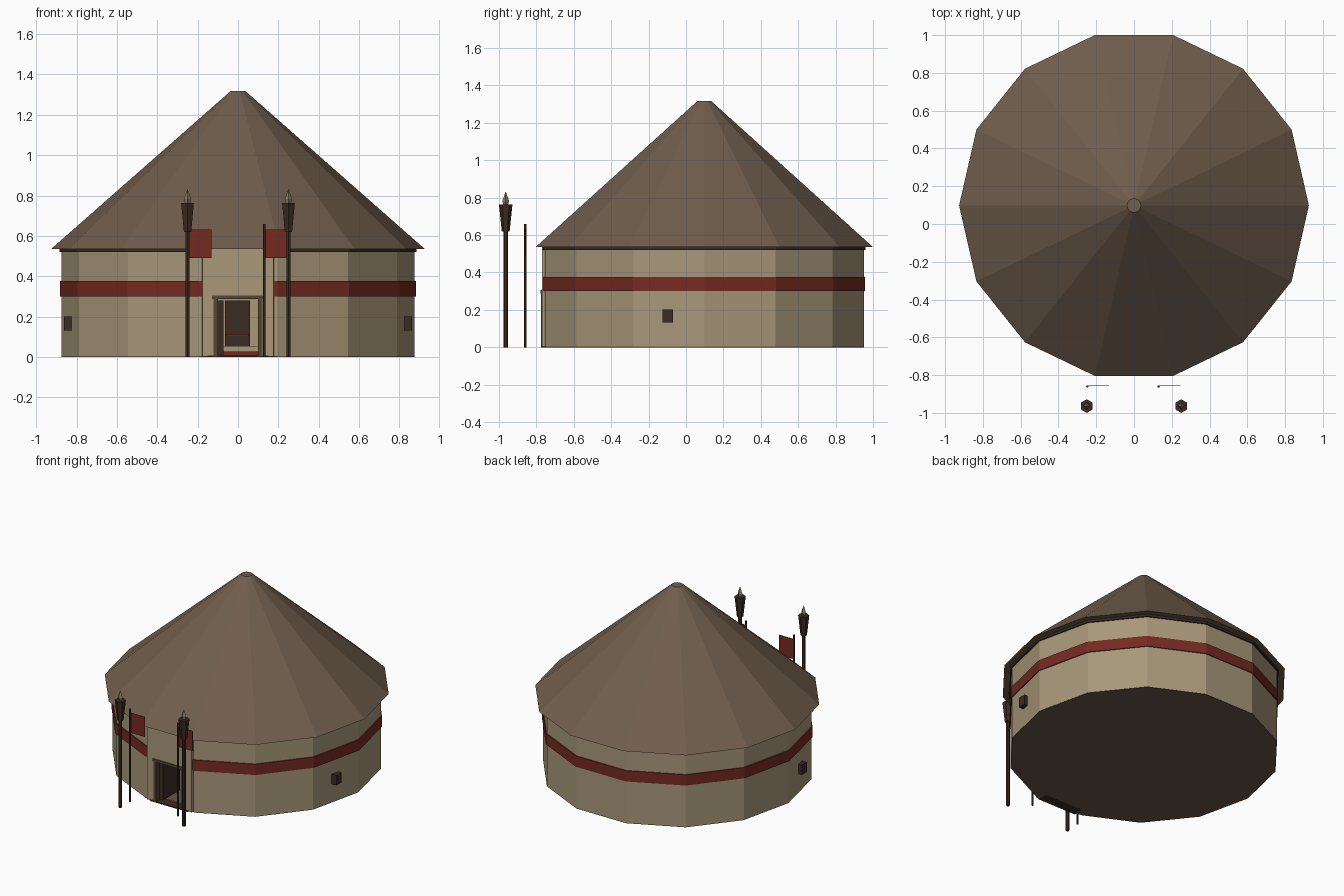
import bpy, bmesh, math

if "Cube" in bpy.data.objects:
    bpy.data.objects.remove(bpy.data.objects["Cube"])

CY = 0.098          # centre of the round building along y
SIDES = 14


def material(name, rgb):
    m = bpy.data.materials.new(name)
    m.diffuse_color = (*[((c / 255 + 0.055) / 1.055) ** 2.4 for c in rgb], 1)
    m.use_nodes = True
    m.node_tree.nodes["Principled BSDF"].inputs["Base Color"].default_value = m.diffuse_color
    return m


THATCH = material("thatch brown", (112, 94, 77))
PLASTER = material("tan plaster", (168, 152, 122))
RED = material("dull red", (117, 42, 33))
DARK = material("dark wood", (59, 43, 34))
FLOOR = material("earth floor", (104, 86, 72))
TRIM = material("olive wood", (86, 70, 50))
FLAME = material("torch tip", (142, 128, 102))


def finish(name, bm, *mats):
    bmesh.ops.recalc_face_normals(bm, faces=bm.faces)
    me = bpy.data.meshes.new(name)
    bm.to_mesh(me)
    bm.free()
    for m in mats:
        me.materials.append(m)
    ob = bpy.data.objects.new(name, me)
    bpy.context.collection.objects.link(ob)
    return ob


def lathe(name, profile, mat, x=0, y=CY, sides=SIDES, turn=0.0, loop=False):
    """Sweep (radius, z) points round an upright axis; caps the ends unless looped."""
    bm = bmesh.new()
    rings = []
    for r, z in profile:
        ang = [turn + 2 * math.pi * i / sides for i in range(sides)]
        rings.append([bm.verts.new((x + r * math.cos(a), y + r * math.sin(a), z)) for a in ang])
    pairs = list(zip(rings, rings[1:])) + ([(rings[-1], rings[0])] if loop else [])
    for a, b in pairs:
        for i in range(sides):
            j = (i + 1) % sides
            bm.faces.new((a[i], a[j], b[j], b[i]))
    if not loop:
        bm.faces.new(rings[0])
        bm.faces.new(rings[-1])
    return finish(name, bm, mat)


def slab(name, outline, zs, mat):
    """Upright prism over an xy outline."""
    bm = bmesh.new()
    low, high = [[bm.verts.new((x, y, z)) for x, y in outline] for z in zs]
    n = len(outline)
    for i in range(n):
        j = (i + 1) % n
        bm.faces.new((low[i], low[j], high[j], high[i]))
    bm.faces.new(low)
    bm.faces.new(high)
    return finish(name, bm, mat)


def box(name, xs, ys, zs, mat):
    (a, b), (c, d) = xs, ys
    return slab(name, [(a, c), (b, c), (b, d), (a, d)], zs, mat)


# Round wall: thick shell with the front side left open for the doorway
R_OUT, R_IN, WALL_TOP = 0.875, 0.845, 0.535
bm = bmesh.new()
front = 3 * math.pi / 2 + math.pi / SIDES
posts = []
for i in range(SIDES):
    a = front + 2 * math.pi * i / SIDES
    posts.append([bm.verts.new((r * math.cos(a), CY + r * math.sin(a), z))
                  for r, z in ((R_OUT, 0.003), (R_OUT, WALL_TOP), (R_IN, WALL_TOP), (R_IN, 0.003))])
for p, q in zip(posts, posts[1:]):
    for k in range(4):
        n = (k + 1) % 4
        bm.faces.new((p[k], q[k], q[n], p[n]))
bm.faces.new(posts[0])
bm.faces.new(posts[-1])
finish("round_wall", bm, PLASTER)

# Slightly proud front wall around the door opening
DOOR_W, DOOR_H, FACE, BACK = 0.11, 0.29, -0.771, -0.726
for side, s in (("left", -1), ("right", 1)):
    slab("front_wall_" + side, [(s * DOOR_W, FACE), (s * 0.175, FACE), (s * 0.178, -0.7545),
                                (s * 0.1945, -0.7545), (s * 0.1945, BACK), (s * DOOR_W, BACK)],
         (0.003, WALL_TOP), PLASTER)
box("front_wall_top", (-DOOR_W, DOOR_W), (FACE, BACK), (DOOR_H, WALL_TOP), PLASTER)

# Floor, painted band, eave ring and roof
lathe("floor", [(0.8745, 0.0), (0.8745, 0.004)], FLOOR)
lathe("red_band", [(0.882, 0.30), (0.882, 0.376), (0.873, 0.376), (0.873, 0.30)], RED, loop=True)
lathe("eave_ring", [(0.885, 0.52), (0.885, 0.536), (0.84, 0.536), (0.84, 0.52)], DARK, loop=True)
lathe("roof", [(0.926, 0.535), (0.037, 1.317)], THATCH)

# Door frame, doorstep and the open door leaf
for side, s in (("left", -1), ("right", 1)):
    box("door_jamb_" + side, sorted((s * 0.10, s * 0.122)), (-0.776, -0.722), (0.002, 0.29), TRIM)
box("door_lintel", (-0.13, 0.125), (-0.777, -0.72), (0.288, 0.306), TRIM)
box("doorstep", (-0.15, 0.15), (-0.776, -0.70), (0, 0.008), DARK)
box("door_leaf", (-0.098, -0.072), (-0.74, -0.55), (0.012, 0.28), DARK)

# Raised seat inside the hall
box("dais_step", (-0.2, 0.2), (0.38, 0.5), (0.004, 0.028), RED)
box("dais", (-0.2, 0.2), (0.45, 0.75), (0.004, 0.055), PLASTER)
box("seat_back", (-0.065, 0.06), (0.64, 0.67), (0.055, 0.28), DARK)
box("seat", (-0.065, 0.06), (0.53, 0.64), (0.055, 0.107), DARK)
box("seat_cushion", (-0.06, 0.055), (0.53, 0.64), (0.107, 0.115), RED)

for side, s in (("left", -1), ("right", 1)):
    # Small shuttered windows on the side walls
    box("window_" + side, sorted((s * 0.815, s * 0.862)), (-0.125, -0.07), (0.132, 0.202), DARK)
    # Torches
    spot = dict(x=s * 0.25, y=-0.964)
    lathe("torch_pole_" + side, [(0.012, 0), (0.012, 0.63)], DARK, sides=6, turn=math.pi / 6, **spot)
    lathe("torch_head_" + side, [(0.021, 0.62), (0.036, 0.762)], DARK, sides=6, turn=math.pi / 6, **spot)
    lathe("torch_tip_" + side, [(0.012, 0.758), (0.018, 0.783), (0.001, 0.83)], FLAME, sides=4, **spot)

# Banners hung from slim poles
for side, x in (("left", -0.247), ("right", 0.13)):
    lathe("banner_pole_" + side, [(0.007, 0), (0.007, 0.66)], DARK, x=x, y=-0.86, sides=6)
    box("banner_" + side, (x, x + 0.115), (-0.858, -0.855), (0.49, 0.632), RED)
